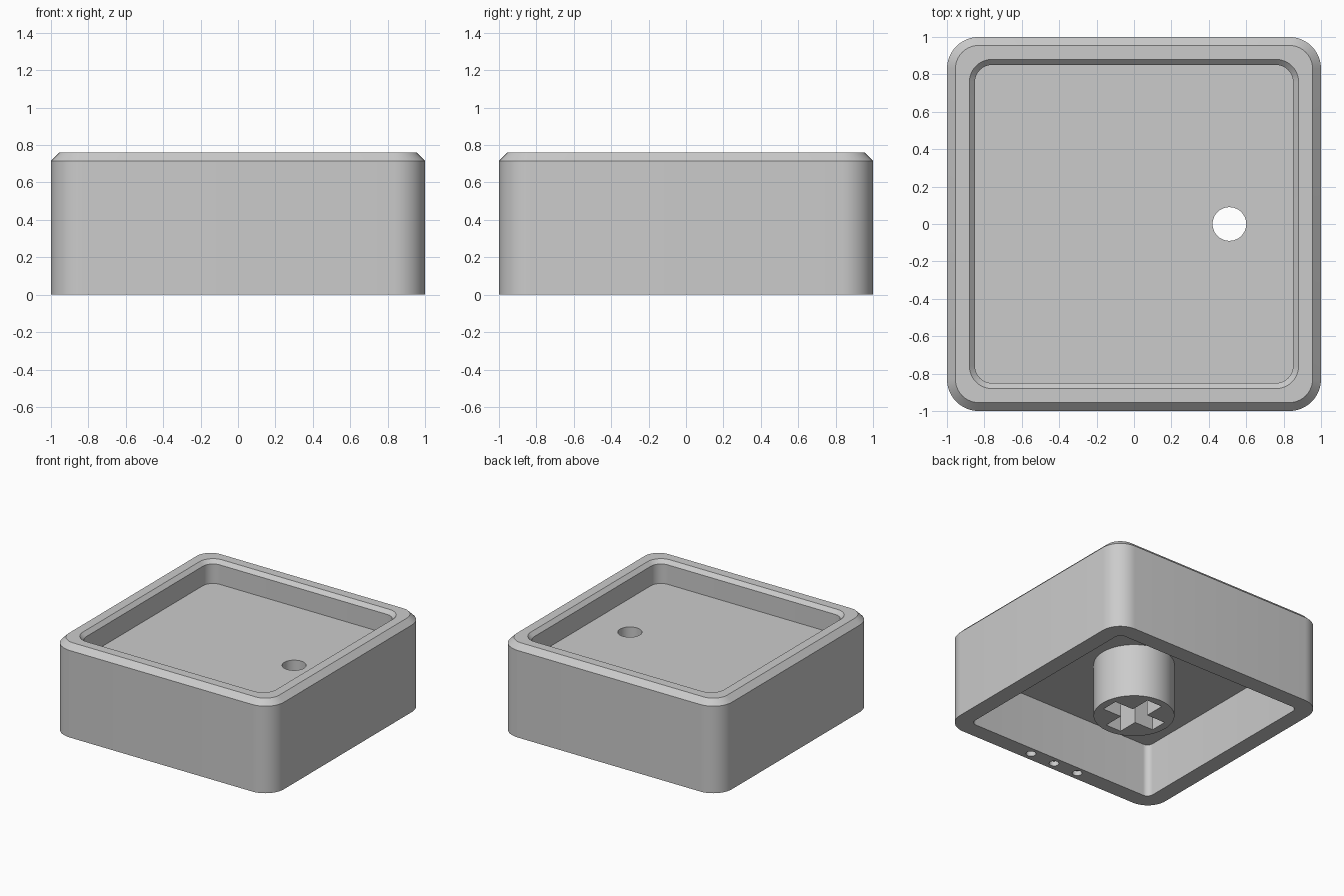
import bpy, bmesh, math

if "Cube" in bpy.data.objects:
    bpy.data.objects.remove(bpy.data.objects["Cube"])

grey = bpy.data.materials.new("plain grey")
grey.diffuse_color = (0.6, 0.6, 0.6, 1)
grey.use_nodes = True
grey.node_tree.nodes["Principled BSDF"].inputs["Base Color"].default_value = grey.diffuse_color


def ring(bm, half, radius, z, seg=10):
    """Rounded square loop of vertices."""
    verts = []
    for q, (sx, sy) in enumerate([(1, 1), (-1, 1), (-1, -1), (1, -1)]):
        for i in range(seg + 1):
            a = math.pi / 2 * (q + i / seg)
            c = half - radius
            verts.append(bm.verts.new((sx * c + radius * math.cos(a),
                                       sy * c + radius * math.sin(a), z)))
    return verts


def finish(bm, name):
    bmesh.ops.recalc_face_normals(bm, faces=bm.faces)
    me = bpy.data.meshes.new(name)
    bm.to_mesh(me)
    bm.free()
    ob = bpy.data.objects.new(name, me)
    me.materials.append(grey)
    bpy.context.collection.objects.link(ob)
    return ob


def cylinder(name, x, y, z0, z1, r, seg=48):
    bm = bmesh.new()
    bmesh.ops.create_cone(bm, cap_ends=True, segments=seg, radius1=r, radius2=r, depth=z1 - z0)
    bmesh.ops.translate(bm, vec=(x, y, (z0 + z1) / 2), verts=bm.verts)
    return finish(bm, name)


def box(name, sx, sy, z0, z1):
    bm = bmesh.new()
    bmesh.ops.create_cube(bm, size=1)
    bmesh.ops.scale(bm, vec=(sx, sy, z1 - z0), verts=bm.verts)
    bmesh.ops.translate(bm, vec=(0, 0, (z0 + z1) / 2), verts=bm.verts)
    return finish(bm, name)


def cut(target, cutters):
    """Subtract each cutter, then delete it."""
    bpy.context.view_layer.objects.active = target
    for c in cutters:
        m = target.modifiers.new("cut", 'BOOLEAN')
        m.operation, m.solver, m.object = 'DIFFERENCE', 'EXACT', c
        bpy.ops.object.modifier_apply(modifier=m.name)
        bpy.data.objects.remove(c)


def smooth(ob):
    bpy.ops.object.select_all(action='DESELECT')
    ob.select_set(True)
    bpy.context.view_layer.objects.active = ob
    bpy.ops.object.shade_smooth_by_angle(angle=math.radians(25))


# Shell: one skin from the underside ceiling, round the wall, to the tray floor
profile = [(0.865, 0.05, 0.44), (0.865, 0.05, 0.0),
           (1.0, 0.17, 0.0), (1.0, 0.17, 0.715), (0.955, 0.125, 0.76),
           (0.88, 0.12, 0.76), (0.85, 0.09, 0.73), (0.85, 0.09, 0.57)]
bm = bmesh.new()
rings = [ring(bm, *p) for p in profile]
n = len(rings[0])
for a, b in zip(rings, rings[1:]):
    for i in range(n):
        j = (i + 1) % n
        bm.faces.new((a[i], a[j], b[j], b[i]))
bm.faces.new(rings[0])
bm.faces.new(rings[-1])
shell = finish(bm, "cap_shell")

# Light hole through the tray and three dimples under the front wall
cutters = [cylinder("light_hole", 0.51, 0, 0.3, 0.7, 0.09)]
cutters += [cylinder("dimple", x, -0.93, -0.05, 0.04, 0.037, 24) for x in (-0.225, 0, 0.225)]
cut(shell, cutters)
smooth(shell)

# Stem with cross-shaped socket
stem = cylinder("stem", 0, 0, 0, 0.45, 0.302, 64)
cut(stem, [box("slot_x", 0.48, 0.14, -0.1, 0.42), box("slot_y", 0.14, 0.48, -0.1, 0.42)])
smooth(stem)
